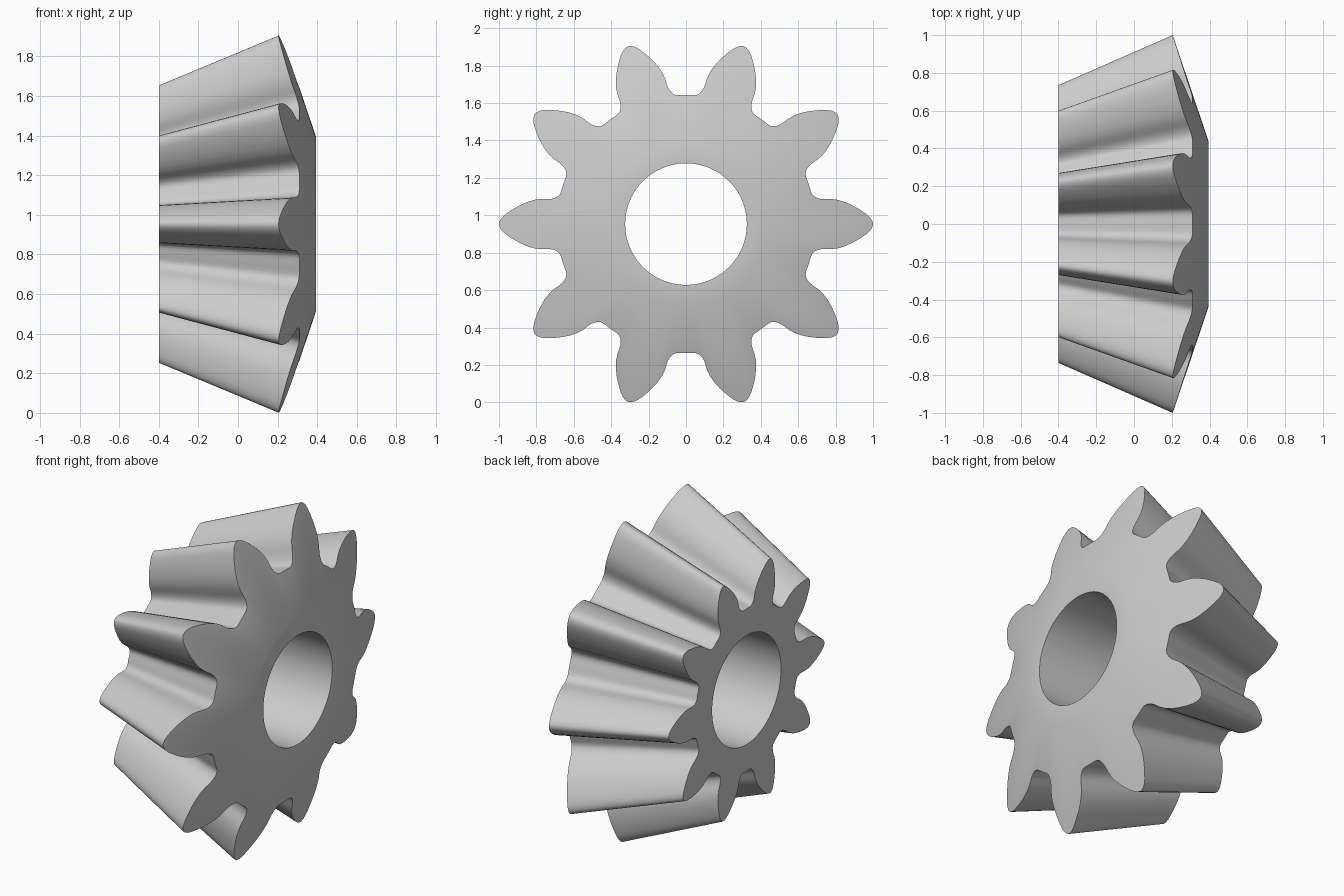
import bpy, bmesh
from math import atan2, cos, sin, hypot, tau, radians
from mathutils import Vector

cube = bpy.data.objects.get("Cube")
if cube:
    bpy.data.objects.remove(cube, do_unlink=True)

TEETH = 10
AXIS_Z = 0.953
APEX_X = -2.08                # all tooth surfaces converge here
BACK_X, FRONT_X = -0.4, 0.395
BORE, HUB, TIP_X = 0.325, 0.437, 0.205

# Half of one tooth outline: (radial, sideways), tip to valley floor
half = [(1.0, 0.0), (0.996, 0.016), (0.985, 0.034), (0.965, 0.053),
        (0.93, 0.077), (0.89, 0.100), (0.85, 0.118), (0.81, 0.130),
        (0.775, 0.134), (0.745, 0.133), (0.723, 0.134), (0.703, 0.139),
        (0.687, 0.147), (0.676, 0.157)]
polar = [(hypot(u, v), atan2(v, u)) for u, v in half]
polar += [(0.69, radians(a)) for a in (14.5, 16.2)]
valley = [(0.69, radians(18))]
tooth = [(r, -a) for r, a in reversed(polar[1:])] + polar + valley
outline = [(r, a + i * tau / TEETH) for i in range(TEETH) for r, a in tooth]


def ring_point(x, r, a):
    return Vector((x, r * cos(a), AXIS_Z + r * sin(a)))


def section(r, a):
    """Closed cross-section from bore, over the face and tooth, to the bore."""
    x = FRONT_X + (TIP_X - FRONT_X) * (r - HUB) / (1 - HUB)
    shrink = (BACK_X - APEX_X) / (x - APEX_X)
    stations = [(FRONT_X, BORE), (FRONT_X, HUB), (x, r),
                (BACK_X, r * shrink), (BACK_X, BORE)]
    return [ring_point(px, pr, a) for px, pr in stations]


# Gear body: sweep the section around the axis
bm = bmesh.new()
columns = [[bm.verts.new(p) for p in section(r, a)] for r, a in outline]
for i, col in enumerate(columns):
    nxt = columns[(i + 1) % len(columns)]
    for j in range(len(col)):
        k = (j + 1) % len(col)
        bm.faces.new((col[j], col[k], nxt[k], nxt[j]))
bmesh.ops.recalc_face_normals(bm, faces=bm.faces)
mesh = bpy.data.meshes.new("bevel_gear")
bm.to_mesh(mesh)
bm.free()
gear = bpy.data.objects.new("bevel_gear", mesh)
bpy.context.collection.objects.link(gear)

# Plain grey metal
grey = bpy.data.materials.new("light_grey")
grey.use_nodes = True
colour = (0.6, 0.6, 0.6, 1)
grey.diffuse_color = colour
grey.node_tree.nodes["Principled BSDF"].inputs["Base Color"].default_value = colour
mesh.materials.append(grey)

# Smooth flanks, sharp rims
bpy.ops.object.select_all(action="DESELECT")
gear.select_set(True)
bpy.context.view_layer.objects.active = gear
bpy.ops.object.shade_smooth_by_angle(angle=radians(35))
